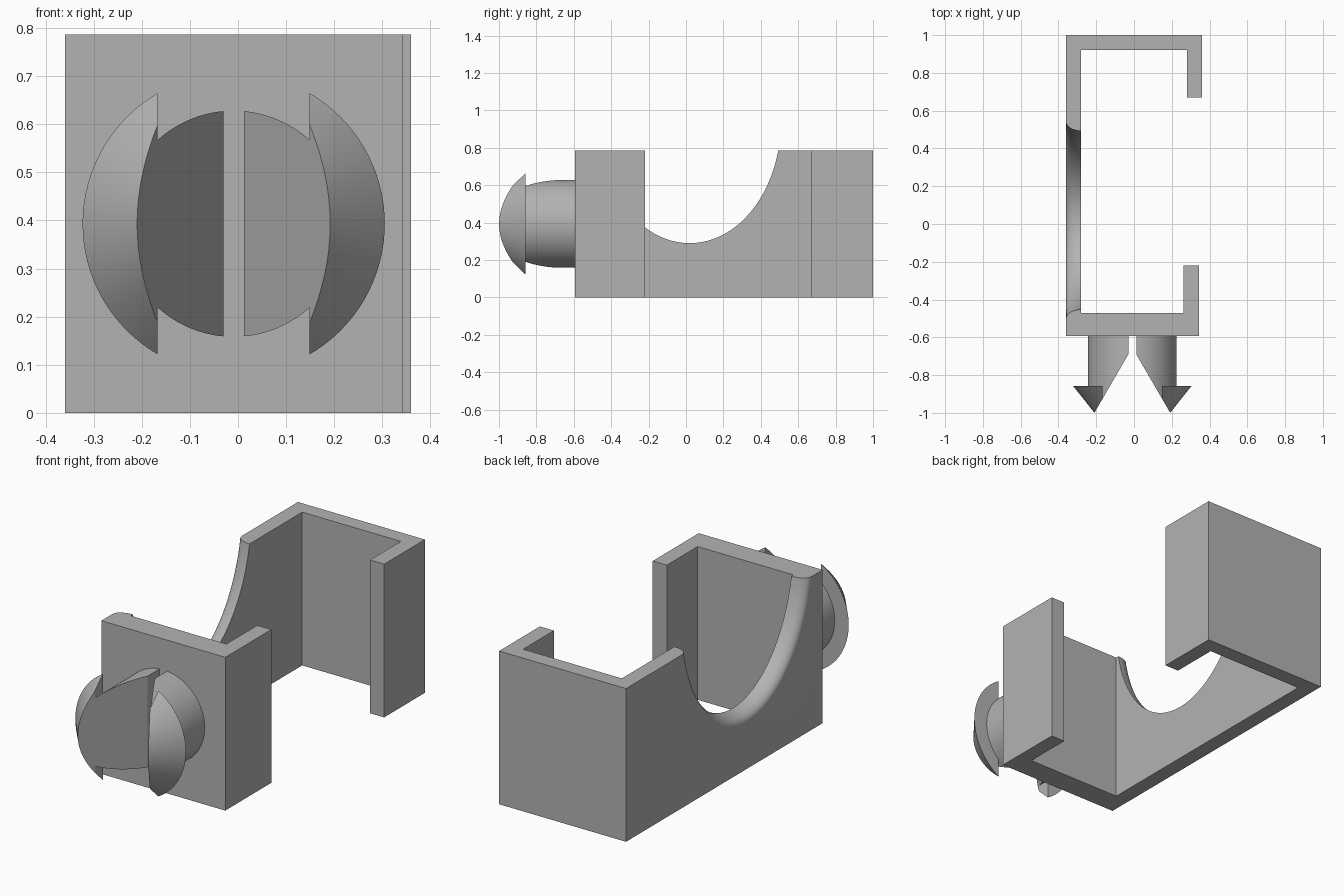
import bpy, bmesh, math
from mathutils import Matrix, Vector

if "Cube" in bpy.data.objects:
    bpy.data.objects.remove(bpy.data.objects["Cube"], do_unlink=True)

grey = bpy.data.materials.new("plain grey")
grey.use_nodes = True
COLOUR = (0.45, 0.45, 0.45, 1)
grey.diffuse_color = COLOUR
grey.node_tree.nodes["Principled BSDF"].inputs["Base Color"].default_value = COLOUR

HEIGHT = 0.786
MID_X, MID_Z = -0.009, 0.393      # axis of the split peg


def finish(name, bm):
    bmesh.ops.recalc_face_normals(bm, faces=bm.faces)
    mesh = bpy.data.meshes.new(name)
    bm.to_mesh(mesh)
    bm.free()
    mesh.materials.append(grey)
    obj = bpy.data.objects.new(name, mesh)
    bpy.context.collection.objects.link(obj)
    return obj


def smooth(obj, degrees=25):
    bpy.ops.object.select_all(action='DESELECT')
    obj.select_set(True)
    bpy.context.view_layer.objects.active = obj
    bpy.ops.object.shade_smooth_by_angle(angle=math.radians(degrees))


# Open channel: C-shaped plan raised to full height
def channel():
    plan = [(0.263, -0.22), (0.263, -0.47), (-0.28, -0.47), (-0.28, 0.92),
            (0.28, 0.92), (0.28, 0.67), (0.36, 0.67), (0.36, 1.0),
            (-0.36, 1.0), (-0.36, -0.593), (0.343, -0.593), (0.343, -0.22)]
    bm = bmesh.new()
    base = bm.faces.new([bm.verts.new((x, y, 0)) for x, y in plan])
    top = bmesh.ops.extrude_face_region(bm, geom=[base])["geom"]
    bmesh.ops.translate(bm, vec=(0, 0, HEIGHT),
                        verts=[v for v in top if isinstance(v, bmesh.types.BMVert)])
    return finish("channel_body", bm)


# Elliptical cutter that flares into a rounded lip on the outer side
def notch_cutter():
    bm = bmesh.new()
    count, steps = 96, 10
    slices = [(-0.2, 0.0)]
    for i in range(steps + 1):
        a = math.pi / 2 * i / steps
        slices.append((-0.28 - 0.08 * math.sin(a), 0.05 * (1 - math.cos(a))))
    slices.append((-0.45, 0.05))
    rings = []
    for x, flare in slices:
        rings.append([bm.verts.new((x, 0.02 + (0.487 + flare) * math.cos(t),
                                    0.94 + (0.65 + flare) * math.sin(t)))
                      for t in (2 * math.pi * k / count for k in range(count))])
    for a, b in zip(rings, rings[1:]):
        for k in range(count):
            n = (k + 1) % count
            bm.faces.new((a[k], a[n], b[n], b[k]))
    bm.faces.new(rings[0])
    bm.faces.new(rings[-1])
    obj = finish("notch_cutter", bm)
    obj.hide_render = True
    return obj


body = channel()
cutter = notch_cutter()
cut = body.modifiers.new("notch", 'BOOLEAN')
cut.operation = 'DIFFERENCE'
cut.solver = 'EXACT'
cut.object = cutter
bpy.context.view_layer.objects.active = body
bpy.ops.object.modifier_apply(modifier=cut.name)
bpy.data.objects.remove(cutter, do_unlink=True)
smooth(body)


# Round solid along y, trimmed by upright planes given as (point, outward normal)
def trimmed_round(name, y_back, r_back, y_front, r_front, planes, side):
    bm = bmesh.new()
    bmesh.ops.create_cone(bm, cap_ends=True, segments=96, radius1=r_back,
                          radius2=r_front, depth=y_back - y_front)
    bmesh.ops.transform(bm, matrix=Matrix.Rotation(math.pi / 2, 4, 'X'), verts=bm.verts)
    bmesh.ops.translate(bm, vec=(0, (y_back + y_front) / 2, 0), verts=bm.verts)
    for point, normal in planes:
        geom = bm.verts[:] + bm.edges[:] + bm.faces[:]
        cut = bmesh.ops.bisect_plane(bm, geom=geom, dist=1e-5, clear_outer=True,
                                     plane_co=point, plane_no=normal)
        edges = [e for e in cut["geom_cut"] if isinstance(e, bmesh.types.BMEdge)]
        bmesh.ops.holes_fill(bm, edges=edges, sides=0)
    bmesh.ops.scale(bm, vec=(-side, 1, 1), verts=bm.verts)
    bmesh.ops.translate(bm, vec=(MID_X, 0, MID_Z), verts=bm.verts)
    smooth(finish(name, bm))


# Split snap peg: two mirrored prongs, each a shaft with a barbed head
slope = (Vector((-0.021, -0.69, 0)), Vector((0.31, -0.18, 0)).normalized())
slot = (Vector((-0.021, 0, 0)), Vector((1, 0, 0)))
barb_edge = (Vector((-0.158, 0, 0)), Vector((1, 0, 0)))
for label, side in (("right", -1), ("left", 1)):
    trimmed_round(label + "_prong_shaft", -0.56, 0.235, -0.926, 0.235,
                  (slot, slope), side)
    trimmed_round(label + "_prong_barb", -0.857, 0.314, -1.04, 0.168,
                  (barb_edge, slope), side)
